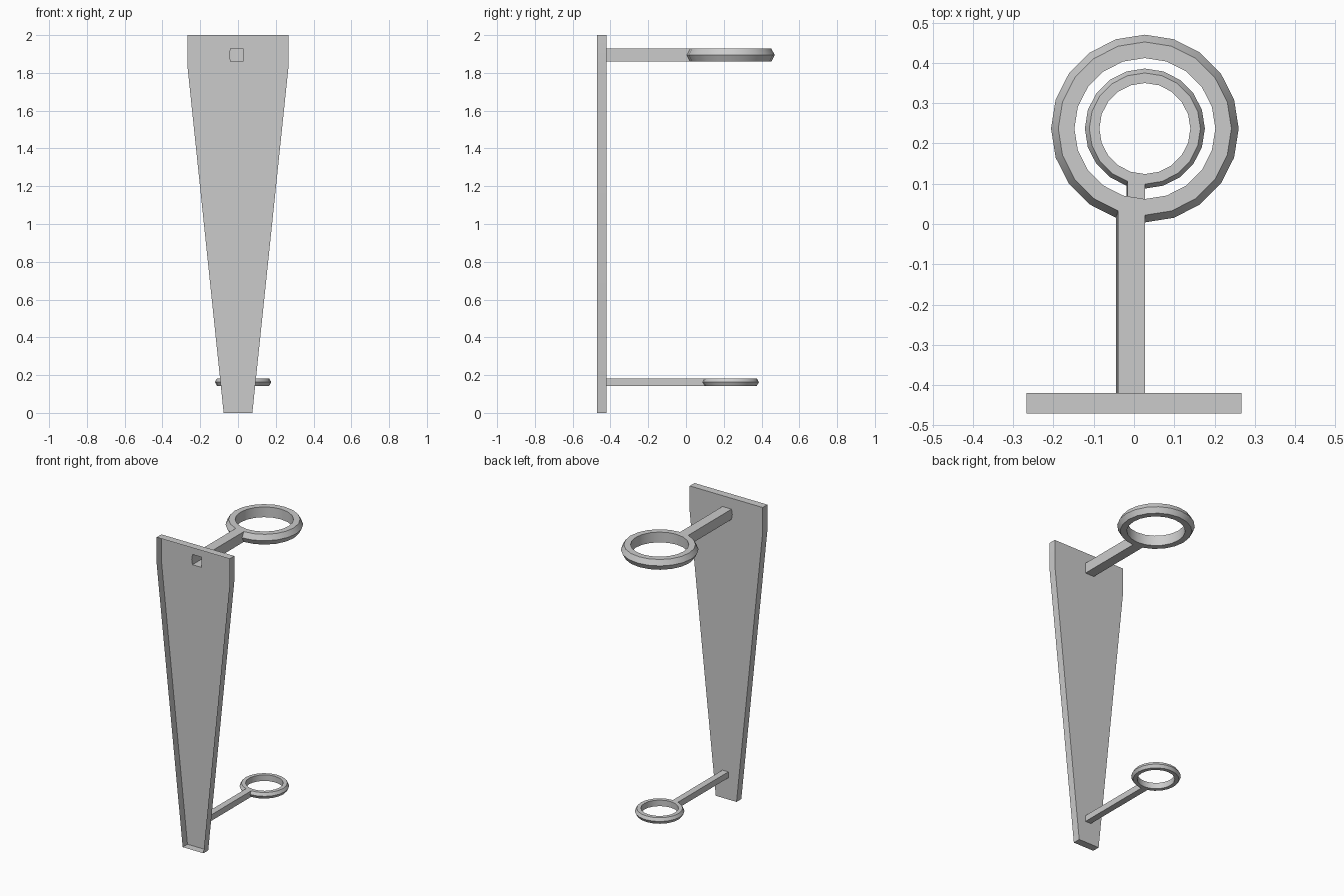
import bpy, bmesh
from math import sin, cos, pi, radians

if "Cube" in bpy.data.objects:
    bpy.data.objects.remove(bpy.data.objects["Cube"])

FRONT, BACK = -0.47, -0.42
CX, CY, SIDES = 0.027, 0.237, 20


def add_object(name, bm):
    mesh = bpy.data.meshes.new(name)
    bm.to_mesh(mesh)
    bm.free()
    ob = bpy.data.objects.new(name, mesh)
    bpy.context.collection.objects.link(ob)
    bpy.ops.object.select_all(action='DESELECT')
    bpy.context.view_layer.objects.active = ob
    ob.select_set(True)
    bpy.ops.object.shade_smooth_by_angle(angle=radians(30))


def ring_holder(name, r_in, r_edge, r_out, z0, z1):
    """Ring whose first segment is pulled out into a straight hollow arm."""
    mid = (z0 + z1) / 2
    profile = [(r_in, z0), (r_in, z1), (r_edge, z1), (r_out, mid), (r_edge, z0)]
    n = len(profile)
    bm = bmesh.new()
    rows = []
    for i in range(SIDES):
        a = -pi / 2 - 2 * pi * i / SIDES
        rows.append([bm.verts.new((CX + r * cos(a), CY + r * sin(a), z))
                     for r, z in profile])
    for i in range(SIDES):
        p, q = rows[i], rows[(i + 1) % SIDES]
        for j in range(n):
            if i == 0 and j in (2, 3):      # opening where the arm joins
                continue
            k = (j + 1) % n
            bm.faces.new((p[j], p[k], q[k], q[j]))
    # arm
    start = rows[0][2:5] + rows[1][4:1:-1]
    end = [bm.verts.new((v.co.x, BACK, v.co.z)) for v in start]
    section = [(v.co.x, v.co.z) for v in end]
    for j in range(6):
        k = (j + 1) % 6
        bm.faces.new((start[j], start[k], end[k], end[j]))
    bmesh.ops.recalc_face_normals(bm, faces=bm.faces)
    add_object(name, bm)
    return section


# upper and lower ring with arm
upper_section = ring_holder("upper_ring_arm", 0.175, 0.215, 0.233, 1.86, 1.928)
ring_holder("lower_ring_arm", 0.113, 0.138, 0.149, 0.143, 0.183)

# tapered back plate: a shallow tray open at the front, pierced by the upper arm
outline = [(-0.076, 0), (0.076, 0), (0.267, 1.83), (0.267, 2),
           (-0.267, 2), (-0.267, 1.83)]
bm = bmesh.new()
edges, loops = [], []
for pts in (outline, upper_section):
    loop = [bm.verts.new((x, BACK, z)) for x, z in pts]
    edges += [bm.edges.new((loop[i - 1], loop[i])) for i in range(len(loop))]
    loops.append(loop)
bmesh.ops.triangle_fill(bm, use_beauty=True, use_dissolve=False,
                        edges=edges, normal=(0, 1, 0))
# rim of the tray
rim = [bm.verts.new((x, FRONT, z)) for x, z in outline]
for i in range(len(rim)):
    bm.faces.new((loops[0][i - 1], loops[0][i], rim[i], rim[i - 1]))
bmesh.ops.recalc_face_normals(bm, faces=bm.faces)
add_object("back_plate", bm)
